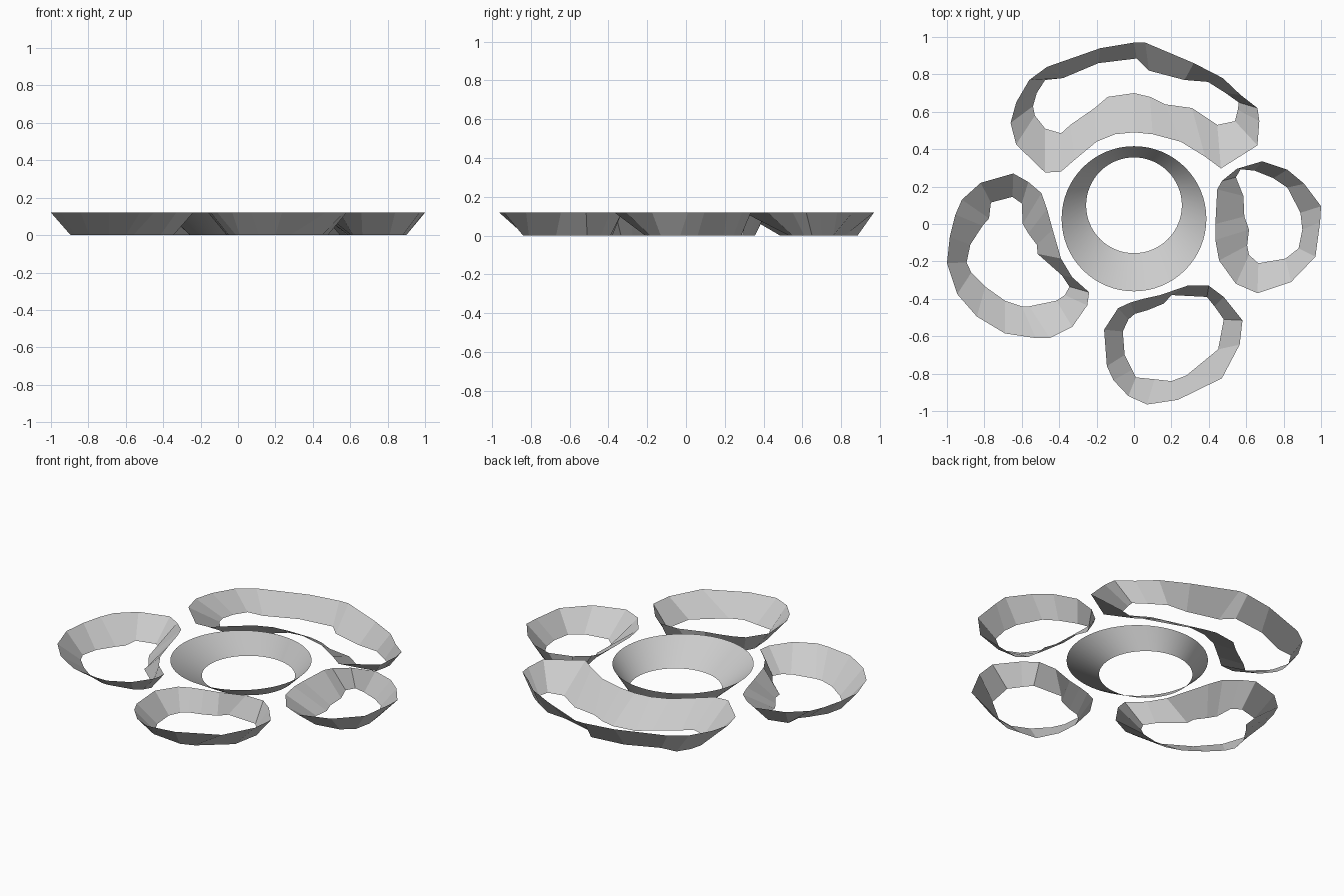
import bpy, bmesh, math

HEIGHT = 0.12


def sloped_band(name, pairs, smooth=False):
    """Open wall between a wide top rim and a narrower bottom rim.
    pairs: (top x, top y, bottom x, bottom y), clockwise from above."""
    bm = bmesh.new()
    top = [bm.verts.new((p[0], p[1], HEIGHT)) for p in pairs]
    low = [bm.verts.new((p[2], p[3], 0)) for p in pairs]
    n = len(pairs)
    for i in range(n):
        j = (i + 1) % n
        bm.faces.new((top[i], low[i], low[j], top[j])).smooth = smooth
    mesh = bpy.data.meshes.new(name)
    bm.to_mesh(mesh)
    bm.free()
    bpy.context.collection.objects.link(bpy.data.objects.new(name, mesh))


# Central bowl ring, with its lower rim shifted towards the back
ring = []
for k in range(64):
    a = -2 * math.pi * k / 64
    c, s = math.cos(a), math.sin(a)
    ring.append((0.387 * c, 0.028 + 0.388 * s, 0.256 * c, 0.1 + 0.256 * s))
sloped_band("centre_ring", ring, smooth=True)

# Long curved lobe at the back
sloped_band("back_lobe", [
    (-.66, .54, -.54, .63), (-.63, .65, -.52, .70), (-.56, .77, -.475, .77),
    (-.465, .84, -.38, .78), (-.18, .94, -.19, .86), (0, .97, .015, .885),
    (.06, .97, .08, .82), (.32, .86, .27, .77), (.475, .78, .395, .76),
    (.57, .69, .49, .70), (.66, .62, .56, .65), (.67, .55, .555, .61),
    (.66, .42, .54, .55), (.465, .297, .445, .53), (.38, .36, .31, .62),
    (.25, .44, .165, .64), (.1, .48, .085, .68), (0, .49, 0, .70),
    (-.1, .48, -.14, .68), (-.2, .44, -.21, .62), (-.315, .345, -.34, .53),
    (-.39, .28, -.39, .485), (-.475, .275, -.475, .51), (-.63, .425, -.53, .58)])

# Left lobe
sloped_band("left_lobe", [
    (-1, -.21, -.895, -.205), (-.985, -.07, -.875, -.11), (-.955, .05, -.81, -.01),
    (-.92, .13, -.775, .03), (-.82, .22, -.765, .115), (-.645, .27, -.65, .145),
    (-.565, .225, -.6, .11), (-.495, .165, -.595, 0), (-.465, .08, -.565, -.05),
    (-.435, -.03, -.52, -.11), (-.39, -.185, -.515, -.16), (-.33, -.285, -.385, -.275),
    (-.24, -.365, -.345, -.335), (-.25, -.435, -.37, -.38), (-.33, -.55, -.415, -.41),
    (-.45, -.61, -.56, -.44), (-.525, -.61, -.60, -.44), (-.69, -.585, -.69, -.41),
    (-.84, -.495, -.795, -.335), (-.945, -.375, -.87, -.26)])

# Right lobe
sloped_band("right_lobe", [
    (.435, 0, .59, .04), (.445, .185, .585, .15), (.47, .23, .545, .25),
    (.55, .295, .575, .30), (.685, .335, .645, .285), (.82, .29, .745, .245),
    (.91, .215, .82, .195), (1, .095, .89, .06), (.995, .01, .9, -.03),
    (.97, -.175, .88, -.13), (.84, -.31, .81, -.185), (.66, -.37, .665, -.21),
    (.545, -.32, .615, -.165), (.455, -.195, .605, -.115), (.435, -.085, .615, -.03)])

# Front lobe
sloped_band("front_lobe", [
    (-.16, -.565, -.06, -.575), (-.085, -.45, -.03, -.51), (-.02, -.42, .005, -.48),
    (.05, -.40, .075, -.46), (.14, -.38, .16, -.425), (.285, -.33, .2, -.38),
    (.40, -.33, .39, -.39), (.48, -.39, .43, -.44), (.58, -.515, .48, -.51),
    (.565, -.645, .45, -.67), (.47, -.825, .28, -.81), (.235, -.94, .2, -.84),
    (.07, -.965, .11, -.83), (-.03, -.92, .01, -.82), (-.11, -.835, -.01, -.78),
    (-.145, -.76, -.05, -.70)])
